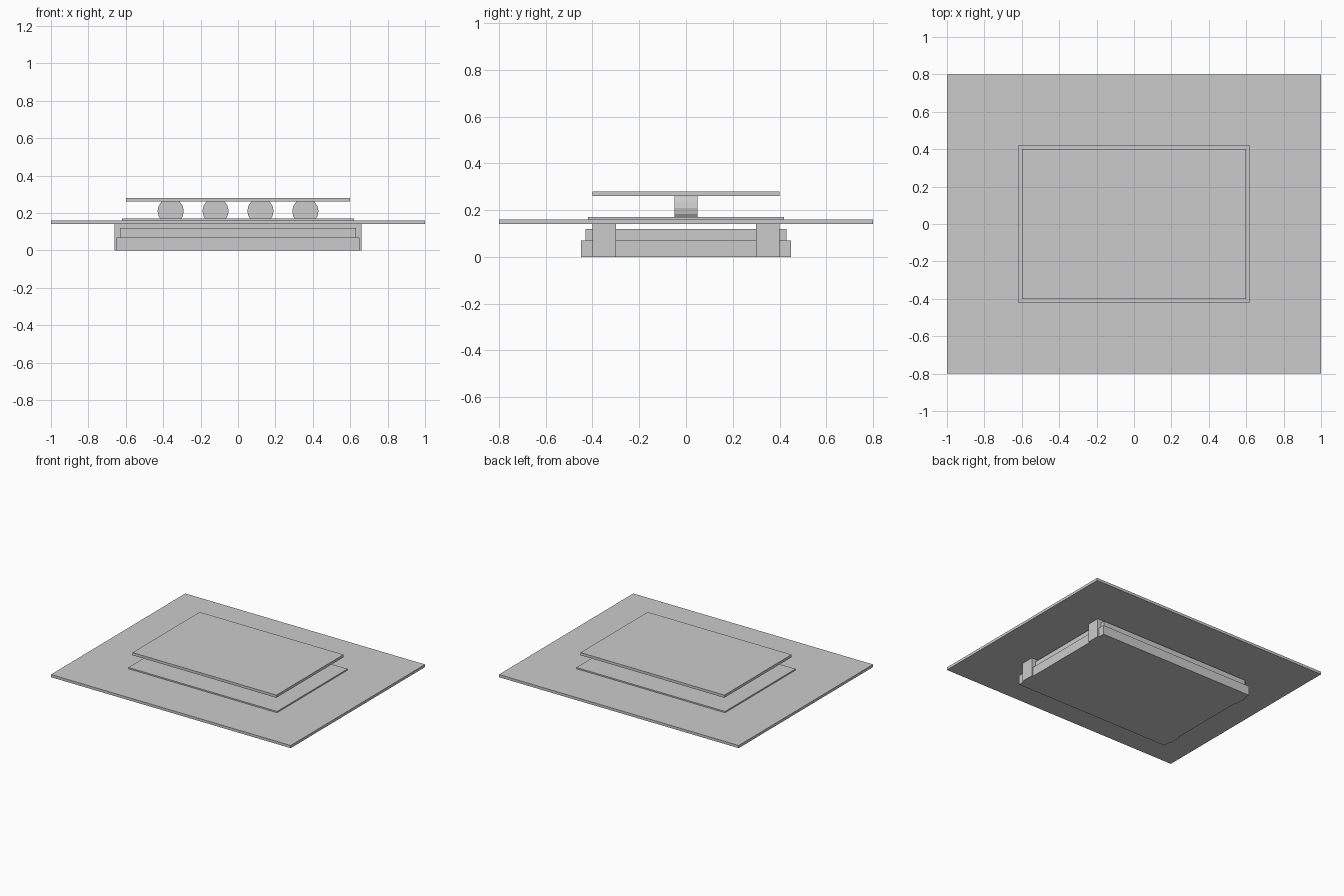
import bpy
from math import pi

if "Cube" in bpy.data.objects:
    bpy.data.objects.remove(bpy.data.objects["Cube"])


def box(name, x, y, z0, z1, cy=0.0):
    """Box with half sizes x, y spanning z0..z1."""
    bpy.ops.mesh.primitive_cube_add(size=1, location=(0, cy, (z0 + z1) / 2))
    ob = bpy.context.object
    ob.name = name
    ob.scale = (2 * x, 2 * y, z1 - z0)
    bpy.ops.object.transform_apply(location=False, rotation=False, scale=True)
    return ob


# Stepped base
box("base_lower", 0.65, 0.45, 0.0, 0.07)
box("base_upper", 0.63, 0.43, 0.07, 0.12)

# Two rails carrying the main plate
for side, label in ((-1, "front"), (1, "back")):
    box(label + "_rail", 0.66, 0.05, 0.0, 0.14, side * 0.35)

# Wide main plate with thin pad
box("main_plate", 1.0, 0.8, 0.14, 0.16)
box("pad", 0.62, 0.42, 0.16, 0.17)

# Row of short rollers lying along y
for i in range(4):
    bpy.ops.mesh.primitive_cylinder_add(
        vertices=16, radius=0.07, depth=0.1,
        location=(-0.36 + 0.24 * i, 0, 0.21), rotation=(pi / 2, 0, 0))
    bpy.context.object.name = f"roller_{i + 1}"

# Raised top plate
box("top_plate", 0.6, 0.4, 0.26, 0.28)
